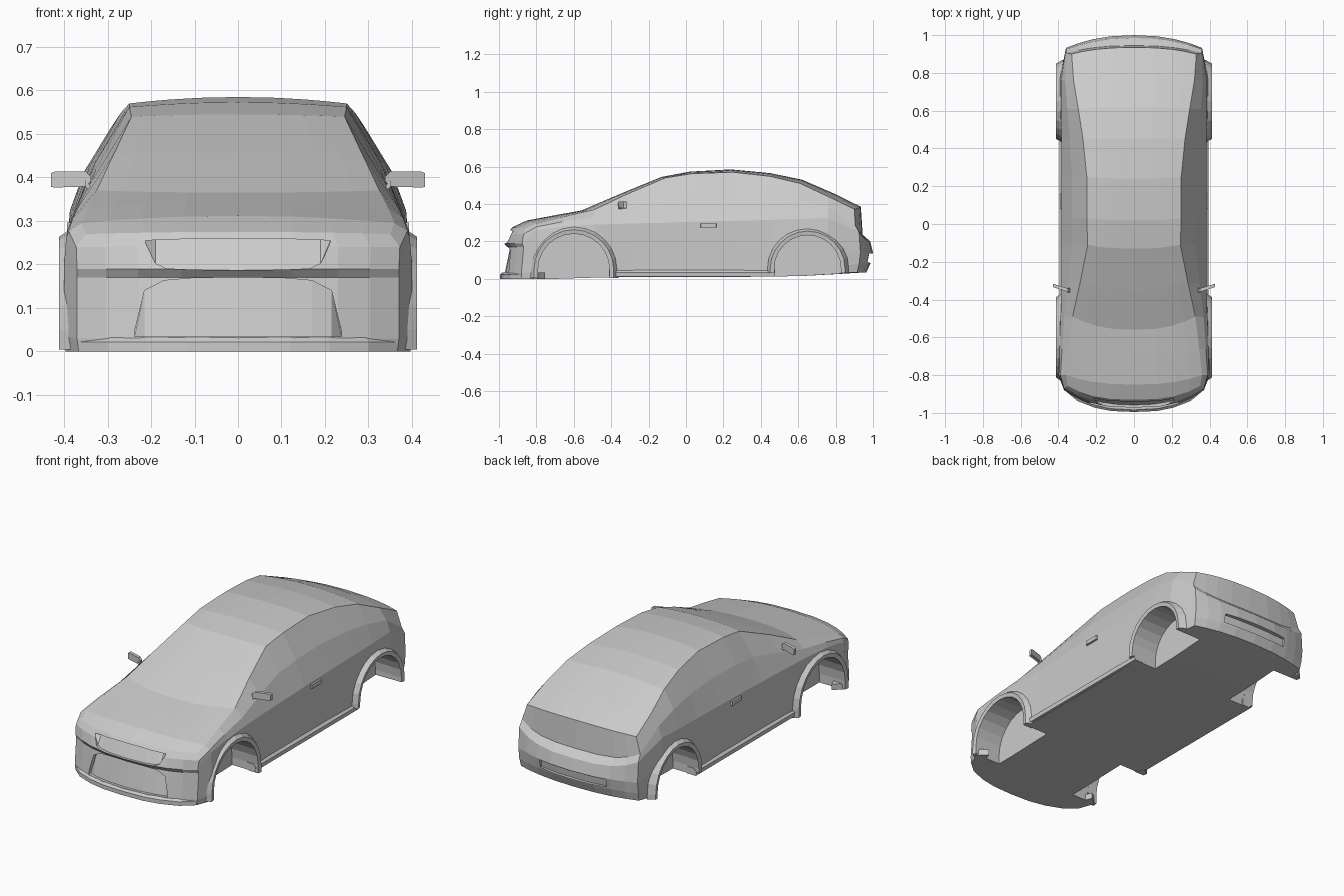
import bpy, bmesh, math

if "Cube" in bpy.data.objects:
    bpy.data.objects.remove(bpy.data.objects["Cube"])


def make(name, verts, faces):
    me = bpy.data.meshes.new(name)
    bm = bmesh.new()
    vs = [bm.verts.new(v) for v in verts]
    for f in faces:
        bm.faces.new([vs[i] for i in f])
    bmesh.ops.recalc_face_normals(bm, faces=bm.faces)
    bm.to_mesh(me)
    bm.free()
    ob = bpy.data.objects.new(name, me)
    bpy.context.collection.objects.link(ob)
    return ob


def loft(name, sections, mirror=False):
    """Closed solid through equal-length sections, optionally with a mirrored twin."""
    verts, faces = [], []
    for sx in ((1, -1) if mirror else (1,)):
        b, n = len(verts), len(sections[0])
        verts += [(sx * x, y, z) for s in sections for x, y, z in s]
        for k in range(len(sections) - 1):
            for i in range(n):
                j = (i + 1) % n
                faces.append([b + k*n + i, b + k*n + j, b + (k+1)*n + j, b + (k+1)*n + i])
        faces.append([b + i for i in range(n)])
        faces.append([b + (len(sections) - 1)*n + i for i in range(n)])
    return make(name, verts, faces)


# Body stations: y centre, y edge, z centre, z edge, x edge, x belt, z belt, x low, z floor
ST = [
    (-.985, -.88, .275, .27, .35, .37, .24, .37, 0),
    (-.85, -.80, .312, .295, .36, .395, .26, .40, 0),
    (-.70, -.66, .34, .33, .345, .392, .28, .402, 0),
    (-.56, -.49, .365, .37, .325, .388, .29, .39, .005),
    (-.35, -.31, .455, .455, .285, .384, .295, .383, .01),
    (-.13, -.11, .545, .54, .245, .383, .30, .382, .01),
    (.02, .03, .573, .562, .25, .383, .305, .382, .01),
    (.24, .25, .585, .57, .25, .383, .31, .382, .01),
    (.45, .45, .565, .548, .27, .384, .315, .385, .012),
    (.62, .61, .53, .51, .295, .387, .32, .392, .015),
    (.80, .76, .452, .44, .32, .386, .325, .395, .025),
    (.935, .90, .385, .372, .33, .36, .27, .36, .035),
]
FRONT_Z, FRONT_DY = (0, .03, .17, .19, .24, .275), (0, 0, .03, .01, .03, .055)
REAR_Z, REAR_DY = (.035, .08, .14, .2, .235, .385), (.03, .05, .065, .05, .01, 0)
U = [-1, -.82, -.62, -.35, 0, .35, .62, .82, 1]
NU, NS, NR = len(U), len(ST), 6


def body_point(i, s, r):
    u = U[i]
    a = abs(u)
    yc, ye, zc, ze, xe, xb, zb, xl, z0 = ST[s]
    crown = ze + (zc - ze) * (1 - a * a)
    x = (xl - .004, xl, xl, xb, (xb + xe) / 2 + .012, xe)[r]
    z = (z0, z0 + .035, .2, zb, (zb + ze) / 2, crown)[r]
    y = yc + (ye - yc) * a ** 2.5
    if s == 0:
        y += FRONT_DY[r] * (1 - .6 * a * a)
        z = FRONT_Z[r] if r < 5 else crown
    if s == NS - 1:
        y += REAR_DY[r] * (1 - .5 * a * a)
        z = REAR_Z[r] + (.05 * a ** 4 if r in (3, 4) else 0) if r < 5 else crown
    return (u * x, y, z)


# Main body shell: surface of a shaped lattice
keys, verts, faces = {}, [], []


def vid(*k):
    if k not in keys:
        keys[k] = len(verts)
        verts.append(body_point(*k))
    return keys[k]


for i in range(NU - 1):
    for s in range(NS - 1):
        for r in (0, NR - 1):
            faces.append([vid(i, s, r), vid(i+1, s, r), vid(i+1, s+1, r), vid(i, s+1, r)])
    for r in range(NR - 1):
        for s in (0, NS - 1):
            faces.append([vid(i, s, r), vid(i+1, s, r), vid(i+1, s, r+1), vid(i, s, r+1)])
for s in range(NS - 1):
    for r in range(NR - 1):
        for i in (0, NU - 1):
            faces.append([vid(i, s, r), vid(i, s+1, r), vid(i, s+1, r+1), vid(i, s, r+1)])
body = make("car_body", verts, faces)


def cut(cutter):
    m = body.modifiers.new("cut", 'BOOLEAN')
    m.operation, m.solver, m.object = 'DIFFERENCE', 'EXACT', cutter
    cutter.hide_render = True
    bpy.context.view_layer.objects.active = body
    bpy.ops.object.modifier_apply(modifier=m.name)
    bpy.data.objects.remove(cutter)


def arch_path(cy, cz, r, foot, n=12):
    pts = [(cy - r * math.cos(math.pi * k / n), cz + r * math.sin(math.pi * k / n)) for k in range(n + 1)]
    return [(cy - r, foot)] + pts + [(cy + r, foot)]


# Wheel wells and flared arches
for label, cy, cz, r, flare, foot in (("front", -.60, .05, .193, .045, .005),
                                      ("rear", .65, .055, .18, .04, .03)):
    p = arch_path(cy, cz, r, -.1)
    cut(loft("well_cutter", [[(x, y, z) for y, z in p] for x in (.25, .5)], True))
    rings = [(.35, r - .002), (.408, r - .002), (.412, r + .02), (.375, r + flare)]
    paths = [[(x, y, z) for y, z in arch_path(cy, cz, rr, foot)] for x, rr in rings]
    loft(label + "_wheel_arches", [list(q) for q in zip(*paths)], True)


# Recessed grille, lower intake and rear plate opening
def recess(cols, back_lo, back_hi, side, bend):
    secs = []
    for x, lo, hi in [(-c[0], c[1], c[2]) for c in cols[:0:-1]] + cols:
        c = -side * bend * (abs(x) / .365) ** 2.5
        secs.append([(x, side * 1.2, lo), (x, side * 1.2, hi), (x, back_hi + c, hi), (x, back_lo + c, lo)])
    cut(loft("recess_cutter", secs))


recess([(0, .187, .26), (.1, .188, .259), (.165, .191, .257), (.19, .203, .256), (.213, .25, .255)],
       -.958, -.925, -1, .105)
recess([(0, .034, .17), (.1, .034, .169), (.17, .034, .163), (.215, .034, .14), (.238, .034, .045)],
       -.968, -.94, -1, .105)
recess([(0, .085, .135), (.1, .085, .135), (.2, .09, .135)], .968, .975, 1, .04)

# Front splitter lip
lip = [(0, -.995), (.12, -.99), (.21, -.972), (.30, -.937), (.365, -.882), (.397, -.795)]
lip = [(-x, y) for x, y in lip[:0:-1]] + lip
loft("front_lip", [[(x, y, 0), (x, y, .022), (x * .97, y + .012, .033), (x * .88, y + .04, .033), (x * .88, y + .04, 0)]
                   for x, y in lip])

# Side sills
loft("side_sills", [[(.34, y, .012), (.392, y, .012), (.395, y, .035), (.378, y, .05), (.34, y, .05)]
                    for y in (-.412, 0, .475)], True)

# Door handles
loft("door_handles", [[(.37, y0, z0), (.37, y1, z0), (.37, y1, z1), (.37, y0, z1)] if x < .38 else
                      [(x, y0 + .004, z0 + .003), (x, y1 - .004, z0 + .003), (x, y1 - .004, z1), (x, y0 + .004, z1)]
                      for x, y0, y1, z0, z1 in ((.37, .075, .165, .272, .297), (.393, .075, .165, .272, .297))], True)

# Wing mirrors: heads and stalks
loft("mirror_heads", [[(x, y - .009, lo), (x, y + .009, lo), (x, y + .009, hi), (x, y - .009, hi)]
                      for x, y, lo, hi in ((.338, -.354, .392, .402), (.35, -.35, .379, .414),
                                           (.42, -.328, .377, .414), (.43, -.325, .378, .41))], True)
loft("mirror_stalks", [[(x, -.362, z - .008), (x, -.34, z - .008), (x, -.34, z + .006), (x, -.362, z + .006)]
                       for x, z in ((.31, .368), (.337, .372), (.352, .388))], True)
